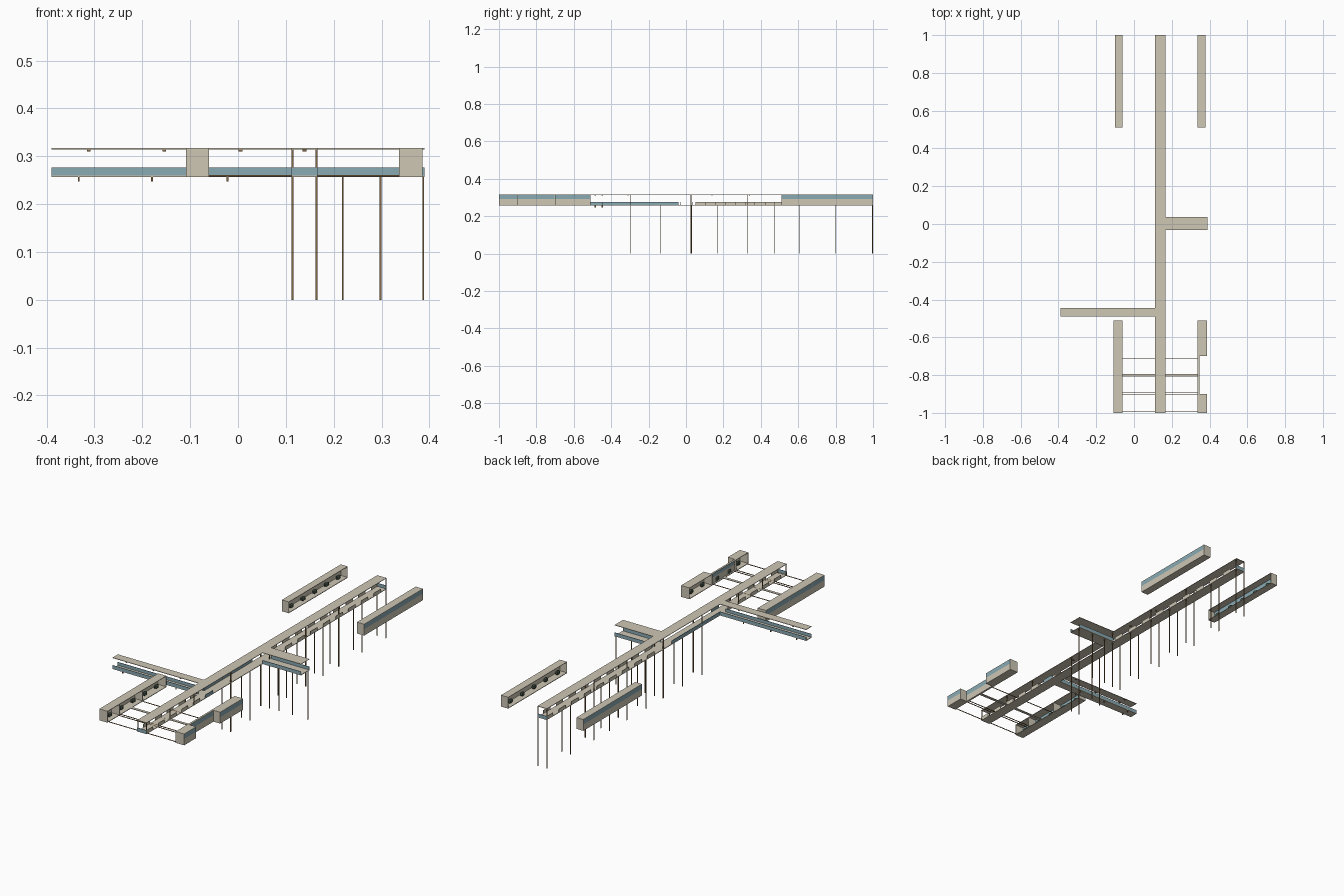
import bpy, bmesh

if "Cube" in bpy.data.objects:
    bpy.data.objects.remove(bpy.data.objects["Cube"])


def material(name, rgb):
    m = bpy.data.materials.new(name)
    m.diffuse_color = (*rgb, 1)
    m.use_nodes = True
    m.node_tree.nodes["Principled BSDF"].inputs["Base Color"].default_value = m.diffuse_color
    return m


BEIGE = material("beige concrete", (0.62, 0.57, 0.46))
BLUE = material("blue glass", (0.25, 0.40, 0.45))
BROWN = material("brown timber", (0.24, 0.145, 0.06))
DARK = material("dark green", (0.06, 0.09, 0.065))


def finish(bm, name, mat):
    me = bpy.data.meshes.new(name)
    bm.to_mesh(me)
    bm.free()
    me.materials.append(mat)
    ob = bpy.data.objects.new(name, me)
    bpy.context.collection.objects.link(ob)
    return ob


def boxes(name, mat, items):
    """One object from boxes given as (x0, x1, y0, y1, z0, z1)."""
    bm = bmesh.new()
    for x0, x1, y0, y1, z0, z1 in items:
        r = bmesh.ops.create_cube(bm, size=1)
        for v in r["verts"]:
            v.co.x = (x0 + x1) / 2 + v.co.x * (x1 - x0)
            v.co.y = (y0 + y1) / 2 + v.co.y * (y1 - y0)
            v.co.z = (z0 + z1) / 2 + v.co.z * (z1 - z0)
    return finish(bm, name, mat)


# Levels and shared sizes
FLOOR, ROOF, TOP = 0.257, 0.3145, 0.317
RAIL0, RAIL1, T = 0.260, 0.277, 0.002
SX0, SX1 = 0.112, 0.166          # main walkway
ARM_Y = (-0.032, 0.038)          # right branch
LEFT_Y = (-0.489, -0.444)        # left branch

# Roofs and decks of the main walkway and its two branches
plan = {
    "main": (SX0, SX1, -1, 1),
    "right_branch": (SX1, 0.390, *ARM_Y),
    "left_branch": (-0.390, SX0, *LEFT_Y),
}
for name, p in plan.items():
    boxes(name + "_roof", BEIGE, [(*p, ROOF, TOP)])
    boxes(name + "_deck", BEIGE, [(*p, FLOOR, RAIL0)])

# Blue parapets along the branches, at the walkway ends and along its middle
blue = []
for name in ("right_branch", "left_branch"):
    x0, x1, y0, y1 = plan[name]
    blue += [(x0, x1, y0, y0 + T, RAIL0, RAIL1), (x0, x1, y1 - T, y1, RAIL0, RAIL1)]
blue += [(SX0, SX1, -1, -1 + T, RAIL0, RAIL1), (SX0, SX1, 1 - T, 1, RAIL0, RAIL1)]
blue.append((SX0, SX0 + T, LEFT_Y[1], -0.04, RAIL0, RAIL1))
blue.append((SX1 - T, SX1, -0.51, LEFT_Y[1], RAIL0, RAIL1))
boxes("blue_parapets", BLUE, blue)

# Beige parapets in short panels, staggered between the two sides
panels = []
for start, end, n in ((0.05, 1.0, 9), (-1.0, -0.51, 5)):
    step = (end - start) / n
    for x, shift in ((SX0, 0.5), (SX1 - T, 0)):
        for i in range(n):
            y = start + (i + shift) * step
            panels.append((x, x + T, y, min(y + step * 0.55, end), RAIL0, RAIL1))
boxes("beige_parapets", BEIGE, panels)

# Columns to the ground
W = 0.0018
column_y = (-0.295, -0.135, 0.027, 0.17, 0.33, 0.475, 0.605, 0.80, 0.997)
spots = [(x, y) for x in (SX0 + W, SX1 - W) for y in column_y]
spots += [(x, 0.029) for x in (0.219, 0.298, 0.387)]
boxes("columns", BROWN, [(x - W, x + W, y - W, y + W, 0, FLOOR) for x, y in spots])

# Roof posts above the deck
post_y = (-0.295, 0.027, 0.33, 0.605, 0.997, -0.60, -0.80, -0.997)
boxes("roof_posts", BROWN, [(x - W, x + W, y - W, y + W, RAIL0, ROOF)
                            for x in (SX0 + W, SX1 - W) for y in post_y])

# Small brackets beneath the roofs and the left branch deck
edges = (LEFT_Y[0] + 0.004, LEFT_Y[1] - 0.004)
brackets = [(x, y) for x in (-0.312, -0.154, 0.005) for y in edges]
brackets += [(0.139, y) for y in (-0.31, 0.14, 0.34)]
boxes("roof_brackets", BROWN, [(x - 0.004, x + 0.004, y - 0.003, y + 0.003, 0.310, ROOF)
                               for x, y in brackets])
boxes("deck_brackets", BROWN, [(x - 0.002, x + 0.002, y - 0.003, y + 0.003, 0.247, FLOOR)
                               for x in (-0.333, -0.18, -0.022) for y in edges])

# Tie beams between the two front wings
boxes("tie_beams", BROWN, [(-0.062, 0.338, y - 0.0015, y + 0.0015, 0.2575, 0.2605)
                           for y in (-0.71, -0.89, -0.905, -0.992)])
boxes("wide_tie_beam", BEIGE, [(-0.062, 0.338, -0.808, -0.793, 0.2575, 0.2605)])


def wing(name, inner, outer, y0, y1, plants):
    """Long room, open on its inner side, with a glass band on the outer wall."""
    s = 1 if outer > inner else -1
    lo, hi = sorted((inner, outer))
    w0, w1 = sorted((outer, outer - s * T))
    boxes(name + "_shell", BEIGE, [
        (lo, hi, y0, y1, ROOF, TOP), (lo, hi, y0, y1, FLOOR, RAIL0),
        (w0, w1, y0, y1, RAIL0, 0.291),
        (lo, hi, y0, y0 + T, RAIL0, ROOF), (lo, hi, y1 - T, y1, RAIL0, ROOF)])
    boxes(name + "_glass", BLUE, [(w0, w1, y0 + T, y1 - T, 0.291, ROOF)])
    # rounded dark planting inside
    bm = bmesh.new()
    for i in range(plants):
        r = bmesh.ops.create_icosphere(bm, subdivisions=1, radius=1)
        for v in r["verts"]:
            v.co.x = (lo + hi) / 2 + v.co.x * min(0.010, (hi - lo) * 0.28)
            v.co.y = y0 + (i + 0.5) * (y1 - y0) / plants + v.co.y * 0.018
            v.co.z = 0.2735 + v.co.z * 0.013
    finish(bm, name + "_plants", DARK)


# Wings: the right front one steps back in its middle bay
wing("left_front_wing_a", -0.061, -0.109, -1.0, -0.90, 1)
wing("left_front_wing_b", -0.061, -0.109, -0.90, -0.705, 2)
wing("left_front_wing_c", -0.061, -0.109, -0.705, -0.51, 2)
wing("right_front_wing_a", 0.337, 0.386, -1.0, -0.90, 1)
wing("right_front_wing_b", 0.337, 0.347, -0.90, -0.70, 2)
wing("right_front_wing_c", 0.337, 0.386, -0.70, -0.51, 2)
wing("left_rear_wing", -0.061, -0.101, 0.51, 1.0, 5)
wing("right_rear_wing", 0.337, 0.379, 0.51, 1.0, 5)
